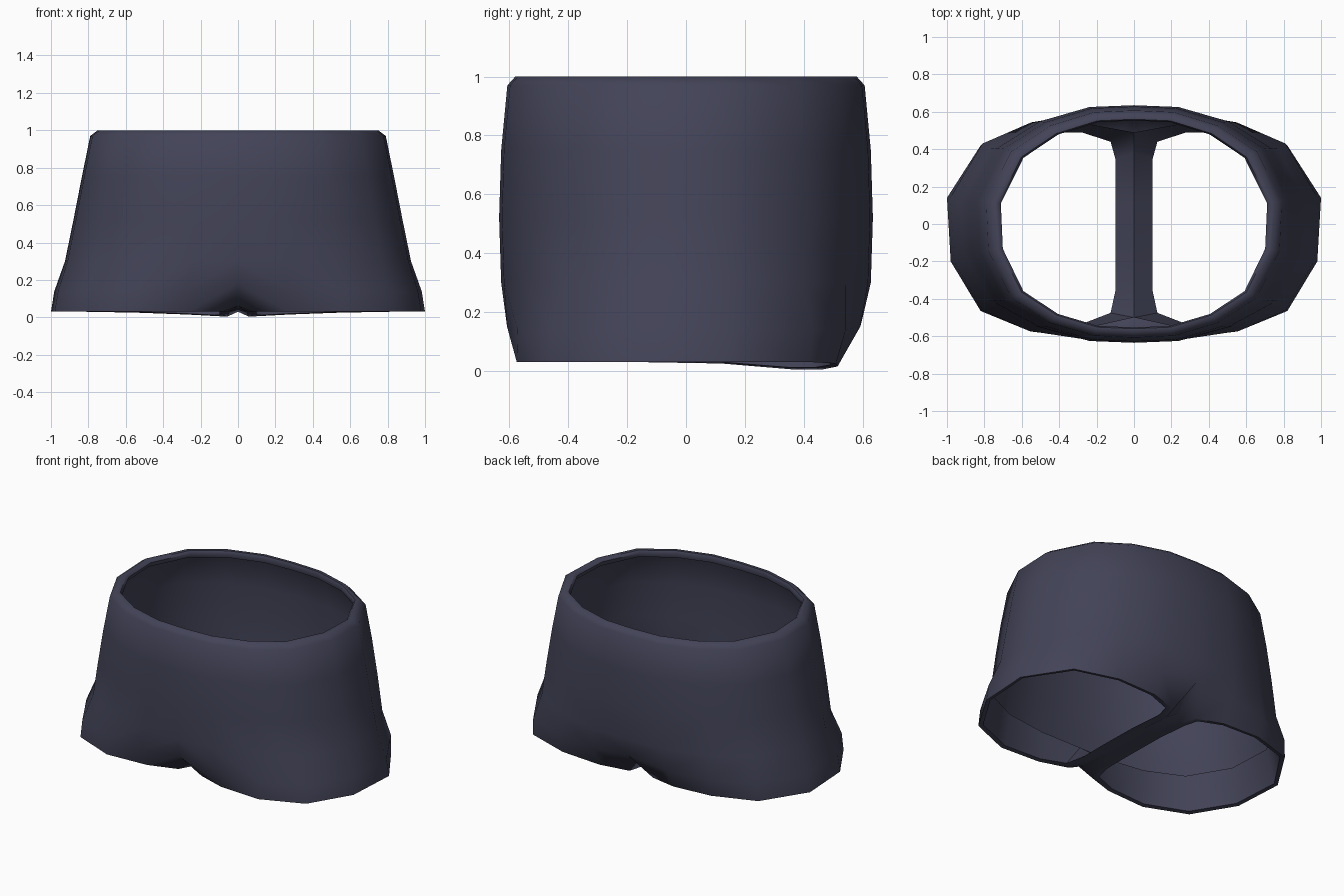
import bpy, bmesh, math

if "Cube" in bpy.data.objects:
    bpy.data.objects.remove(bpy.data.objects["Cube"], do_unlink=True)

fabric = bpy.data.materials.new("dark navy fabric")
fabric.use_nodes = True
colour = (0.055, 0.056, 0.095, 1)
fabric.diffuse_color = colour
fabric.node_tree.nodes["Principled BSDF"].inputs["Base Color"].default_value = colour

# Unit half outline of the waist, from front centre round to back centre
OUTLINE = [(0, -1), (.27, -.985), (.57, -.87), (.83, -.65), (.985, -.24),
           (1, .2), (.83, .64), (.57, .865), (.27, .985), (0, 1)]


def ring(rx, ry, z):
    return [(x * rx, y * ry, z) for x, y in OUTLINE]


# Waist rows, starting with the lip folded inside the waistband
waist = [ring(.725, .56, .955), ring(.712, .553, .985), ring(.725, .56, 1), ring(.75, .58, 1),
         ring(.79, .607, .97), ring(.835, .628, .75), ring(.88, .635, .52), ring(.925, .628, .3)]

# Top of the leg: ten points round the outside, then four along the crotch seam
leg = [(0, -.61, .18), (.27, -.608, .15), (.56, -.572, .14), (.81, -.46, .14), (.962, -.2, .14),
       (.982, .14, .14), (.81, .43, .14), (.55, .543, .14), (.27, .592, .15), (0, .6, .18),
       (0, .42, .03), (0, .12, .04), (0, -.2, .05), (0, -.47, .06)]
hem = [(.085, -.5, .03), (.27, -.56, .03), (.55, -.575, .03), (.82, -.465, .03),
       (.98, -.2, .03), (1, .14, .03), (.82, .42, .03), (.54, .51, .025),
       (.27, .515, .015), (.085, .465, .005),
       (.055, .36, .005), (.05, .12, .025), (.05, -.17, .03), (.055, -.38, .03)]

# Cuff folded inside each leg: bottom edge, then top edge
cuff_low = [(.125, -.475, .035), (.28, -.535, .035), (.54, -.55, .035), (.8, -.445, .035),
            (.957, -.19, .035), (.977, .135, .035), (.8, .4, .035), (.53, .487, .03),
            (.28, .49, .02), (.125, .44, .012),
            (.1, .35, .012), (.1, .12, .03), (.1, -.17, .035), (.1, -.36, .035)]
cuff_top = [(0, -.5, .2), (.25, -.555, .24), (.52, -.53, .25), (.755, -.42, .25), (.905, -.17, .25),
            (.92, .13, .25), (.755, .4, .25), (.52, .51, .25), (.25, .535, .24), (0, .49, .2),
            (0, .38, .11), (0, .12, .1), (0, -.2, .1), (0, -.4, .12)]

bm = bmesh.new()


def bridge(a, b, closed):
    n = len(a)
    for i in range(n if closed else n - 1):
        j = (i + 1) % n
        bm.faces.new((a[i], a[j], b[j], b[i]))


for side in (1, -1):
    def verts(points):
        return [bm.verts.new((side * x, y, z)) for x, y, z in points]

    rows = [verts(r) for r in waist]
    loops = [verts(r) for r in (leg, hem, cuff_low, cuff_top)]
    rows.append(loops[0][:10])
    for a, b in zip(rows, rows[1:]):
        bridge(a, b, False)
    for a, b in zip(loops, loops[1:]):
        bridge(a, b, True)

# Join the halves along the centre seam
bmesh.ops.remove_doubles(bm, verts=bm.verts, dist=0.0005)
bmesh.ops.recalc_face_normals(bm, faces=bm.faces)
mesh = bpy.data.meshes.new("shorts")
bm.to_mesh(mesh)
bm.free()
mesh.materials.append(fabric)
shorts = bpy.data.objects.new("shorts", mesh)
bpy.context.collection.objects.link(shorts)

# Smooth cloth with crisp rims
bpy.ops.object.select_all(action='DESELECT')
shorts.select_set(True)
bpy.context.view_layer.objects.active = shorts
bpy.ops.object.shade_smooth_by_angle(angle=math.radians(50))
